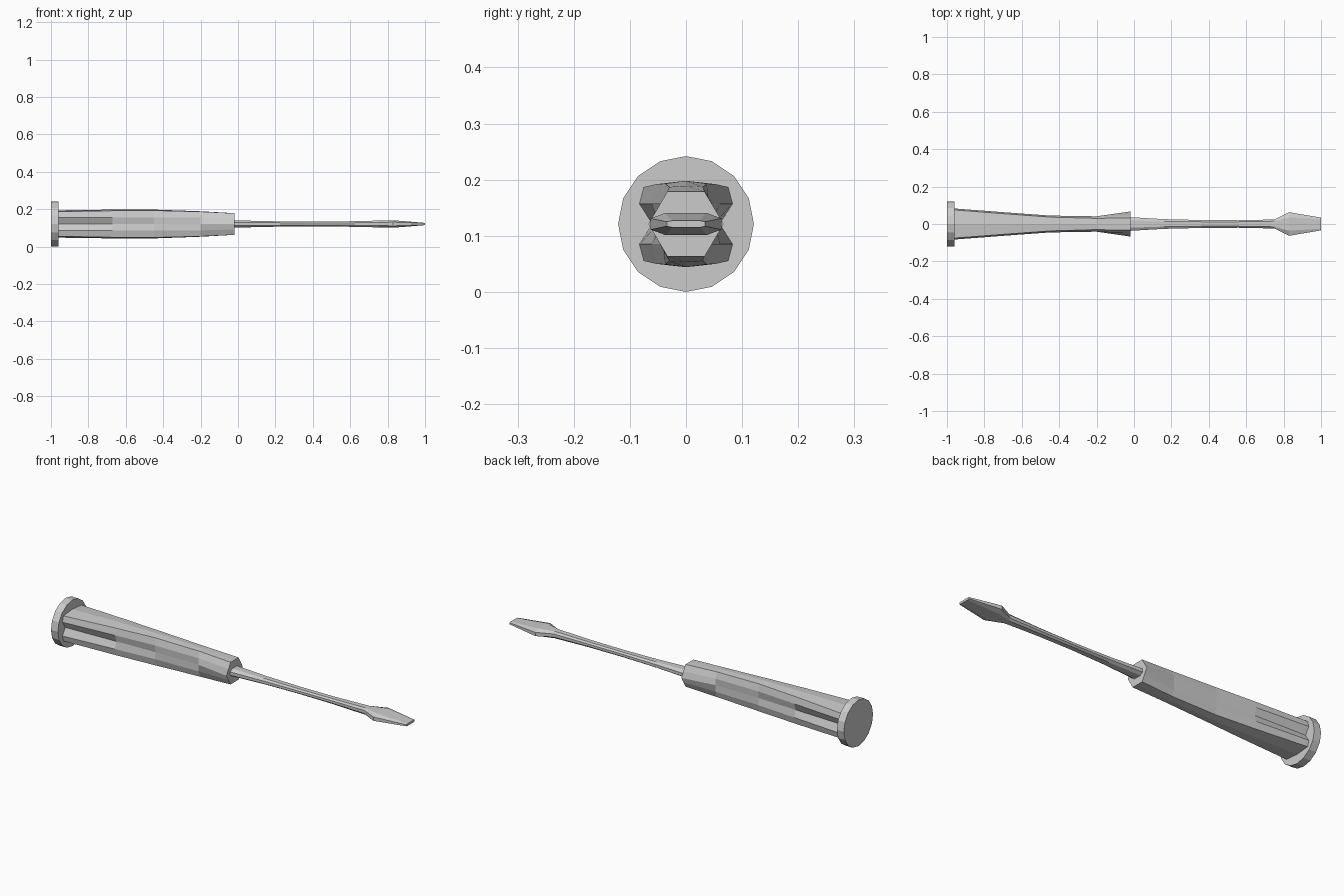
import bpy, bmesh, math

if "Cube" in bpy.data.objects:
    bpy.data.objects.remove(bpy.data.objects["Cube"])

ZC = 0.121  # height of the tool's axis


def loft(name, rings):
    """Skin a list of (x, [(y, z), ...]) rings along the x axis and cap both ends."""
    bm = bmesh.new()
    loops = [[bm.verts.new((x, y, z + ZC)) for y, z in pts] for x, pts in rings]
    n = len(loops[0])
    for a, b in zip(loops, loops[1:]):
        for i in range(n):
            j = (i + 1) % n
            bm.faces.new((a[i], a[j], b[j], b[i]))
    bm.faces.new(loops[0])
    bm.faces.new(loops[-1])
    bmesh.ops.recalc_face_normals(bm, faces=bm.faces)
    me = bpy.data.meshes.new(name)
    bm.to_mesh(me)
    bm.free()
    ob = bpy.data.objects.new(name, me)
    bpy.context.collection.objects.link(ob)
    return ob


def handle_ring(top, c1, c2, side):
    """Twelve-sided fluted section from one quarter, mirrored twice."""
    right = [(0, top), c1, c2, (side, 0), (c2[0], -c2[1]), (c1[0], -c1[1]), (0, -top)]
    return right + [(-y, z) for y, z in right[-2:0:-1]]


def blade_ring(w, k, a, h):
    """Eight-sided flattened section."""
    return [(a, h), (w, k), (w, -k), (a, -h), (-a, -h), (-w, -k), (-w, k), (-a, h)]


# End cap disc
circle = [(0.121 * math.sin(i * math.tau / 16), 0.121 * math.cos(i * math.tau / 16))
          for i in range(16)]
loft("end_cap", [(-1.0, circle), (-0.96, circle)])

# Fluted grip, waisted from above and ending in a hexagon
loft("handle", [
    (-0.96, handle_ring(0.073, (0.075, 0.066), (0.083, 0.036), 0.060)),
    (-0.67, handle_ring(0.077, (0.053, 0.071), (0.061, 0.036), 0.050)),
    (-0.45, handle_ring(0.077, (0.037, 0.072), (0.045, 0.036), 0.042)),
    (-0.20, handle_ring(0.068, (0.030, 0.066), (0.041, 0.034), 0.041)),
    (-0.02, handle_ring(0.058, (0.033, 0.058), (0.050, 0.029), 0.067)),
])

# Shaft widening into the flat driving tip
loft("shaft_and_tip", [
    (-0.03, blade_ring(0.037, 0.009, 0.020, 0.020)),
    (0.16, blade_ring(0.026, 0.007, 0.014, 0.015)),
    (0.36, blade_ring(0.021, 0.006, 0.012, 0.013)),
    (0.56, blade_ring(0.020, 0.006, 0.012, 0.014)),
    (0.75, blade_ring(0.024, 0.008, 0.015, 0.018)),
    (0.83, blade_ring(0.063, 0.010, 0.036, 0.020)),
    (1.00, blade_ring(0.034, 0.004, 0.025, 0.006)),
])
